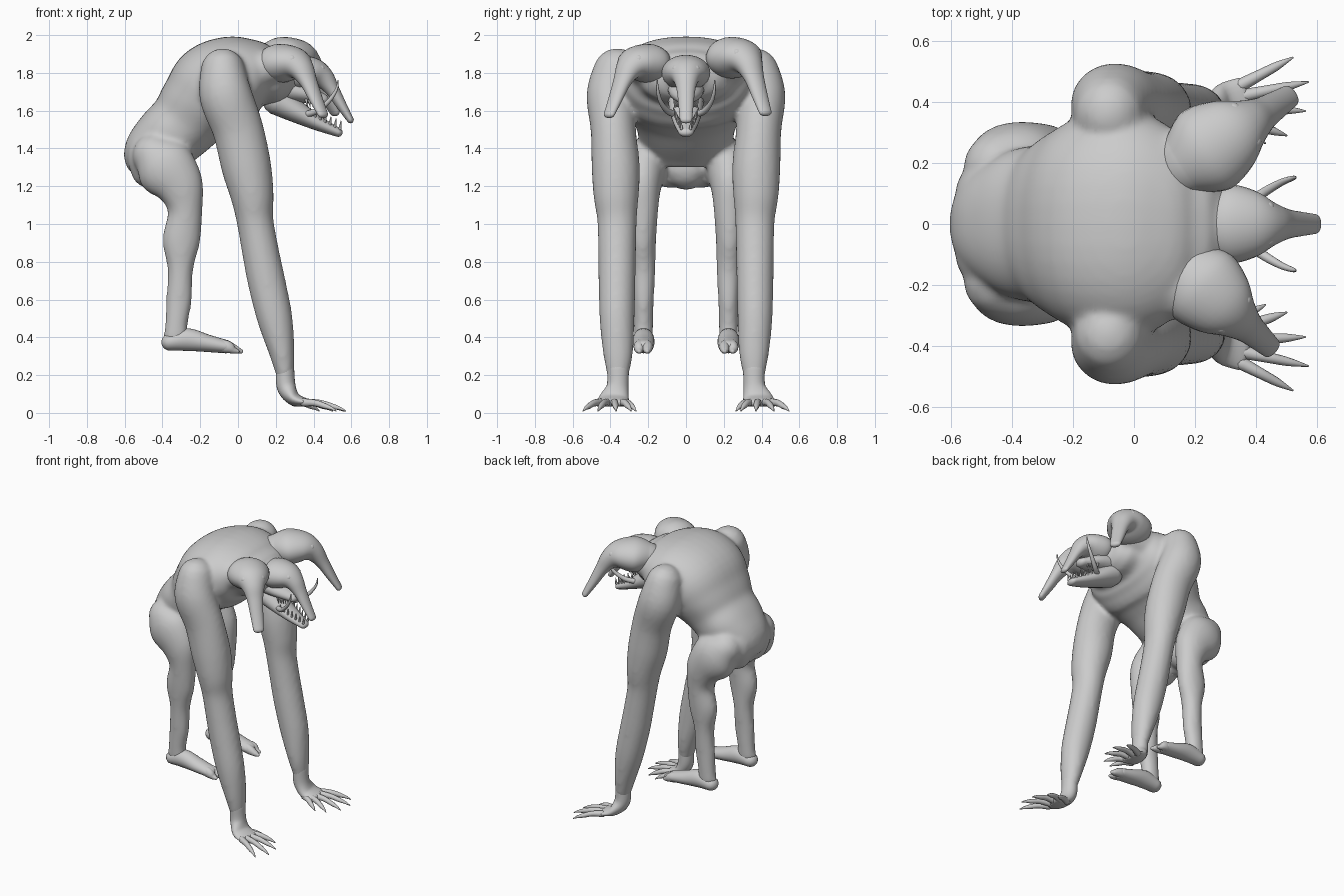
import bpy, bmesh, math
from mathutils import Vector, Matrix

cube = bpy.data.objects.get("Cube")
if cube:
    bpy.data.objects.remove(cube)

skin = bpy.data.materials.new("grey_skin")
skin.use_nodes = True
GREY = (0.6, 0.6, 0.6, 1)
skin.diffuse_color = GREY
skin.node_tree.nodes["Principled BSDF"].inputs["Base Color"].default_value = GREY


def spline(points, steps):
    """Catmull-Rom through (x, y, z, half width, half depth)."""
    ext = [points[0]] + list(points) + [points[-1]]
    out = []
    for i in range(len(points) - 1):
        p = ext[i:i + 4]
        for k in range(steps):
            t = k / steps
            out.append([0.5 * (2 * b + (c - a) * t + (2 * a - 5 * b + 4 * c - d) * t * t
                               + (3 * b - a - 3 * c + d) * t ** 3) for a, b, c, d in zip(*p)])
    return out + [list(points[-1])]


def loft(bm, points, sides=24, steps=5, power=1.0):
    """Closed rounded tube of elliptical sections, widths across y."""
    path = spline(points, steps)
    pos = [Vector(p[:3]) for p in path]
    last = len(path) - 1
    tans = [(pos[min(i + 1, last)] - pos[max(i - 1, 0)]).normalized() for i in range(last + 1)]
    rows = [(pos[i], tans[i], path[i][3], path[i][4]) for i in range(last + 1)]

    def dome(row, sign):
        p, t, a, b = row
        length = min(a, b)
        angles = [math.radians(d) for d in (25, 50, 72, 86)]
        return [(p + t * sign * length * math.sin(g), t, a * math.cos(g), b * math.cos(g)) for g in angles]

    rows = dome(rows[0], -1)[::-1] + rows + dome(rows[-1], 1)
    rings = []
    for p, t, a, b in rows:
        across = Vector((0, 1, 0))
        across = (across - t * across.dot(t)).normalized()
        up = t.cross(across)
        ring = []
        for k in range(sides):
            g = math.tau * k / sides
            c, s = math.cos(g), math.sin(g)
            c = math.copysign(abs(c) ** power, c)
            s = math.copysign(abs(s) ** power, s)
            ring.append(bm.verts.new(p + across * a * c + up * b * s))
        rings.append(ring)
    for r, q in zip(rings, rings[1:]):
        for k in range(sides):
            n = (k + 1) % sides
            bm.faces.new((r[k], r[n], q[n], q[k]))
    bm.faces.new(rings[0][::-1])
    bm.faces.new(rings[-1])


def ball(bm, centre, radius):
    bmesh.ops.create_uvsphere(bm, u_segments=12, v_segments=8, radius=radius,
                              matrix=Matrix.Translation(centre))


def make(name, bm):
    bmesh.ops.recalc_face_normals(bm, faces=bm.faces)
    for f in bm.faces:
        f.smooth = True
    mesh = bpy.data.meshes.new(name)
    bm.to_mesh(mesh)
    bm.free()
    mesh.materials.append(skin)
    ob = bpy.data.objects.new(name, mesh)
    bpy.context.collection.objects.link(ob)
    return ob


def flip(points, s):
    return [(x, y * s, z, a, b) for x, y, z, a, b in points]


SIDES = (("left", 1), ("right", -1))

# Torso, necks and limbs, fused into one skin
torso = [(-.44, 0, 1.30, .12, .12), (-.445, 0, 1.36, .19, .165), (-.375, 0, 1.45, .245, .18),
         (-.29, 0, 1.53, .265, .19), (-.215, 0, 1.62, .315, .215), (-.125, 0, 1.71, .36, .25),
         (-.01, 0, 1.765, .37, .235), (.10, 0, 1.785, .33, .19), (.165, 0, 1.78, .26, .15)]
arm = [(-.08, .36, 1.81, .13, .12), (-.065, .395, 1.68, .132, .14), (0, .385, 1.5, .12, .135),
       (.045, .372, 1.3, .128, .132), (.075, .37, 1.15, .12, .115), (.09, .365, 1.02, .105, .098),
       (.12, .365, .85, .1, .098), (.15, .365, .7, .098, .1), (.195, .365, .5, .093, .094),
       (.232, .36, .32, .08, .068), (.25, .36, .2, .058, .047)]
leg = [(-.44, .18, 1.36, .125, .12), (-.385, .215, 1.30, .12, .16), (-.31, .23, 1.2, .1, .13),
       (-.28, .23, 1.07, .083, .092), (-.30, .23, .91, .072, .1), (-.305, .225, .76, .063, .068),
       (-.312, .225, .6, .055, .068), (-.325, .225, .48, .052, .06), (-.33, .225, .4, .05, .065)]
buttock = [(-.47, .09, 1.29, .1, .1), (-.475, .1, 1.37, .11, .11), (-.42, .1, 1.45, .1, .1)]
side_neck = [(.05, .2, 1.80, .12, .12), (.2, .21, 1.84, .1, .09)]
mid_neck = [(.1, 0, 1.76, .12, .13), (.27, 0, 1.785, .112, .1)]

bm = bmesh.new()
loft(bm, torso, 40, power=.88)
loft(bm, mid_neck)
for _, s in SIDES:
    for limb in (arm, leg, buttock, side_neck):
        loft(bm, flip(limb, s))
body = make("body", bm)
remesh = body.modifiers.new("fuse", "REMESH")
remesh.mode = "VOXEL"
remesh.voxel_size = .014
remesh.use_smooth_shade = True
relax = body.modifiers.new("relax", "SMOOTH")
relax.factor = .5
relax.iterations = 10

# Hands with five clawed fingers, and feet with toes
palm = [(.25, .36, .24, .058, .047), (.255, .362, .14, .058, .05), (.295, .38, .075, .08, .037),
        (.36, .395, .055, .085, .022)]
fingers = [(.30, .33, .43, .265), (.35, .34, .50, .29), (.36, .38, .56, .37),
           (.36, .42, .57, .465), (.35, .455, .52, .545)]
for label, s in SIDES:
    bm = bmesh.new()
    loft(bm, flip(palm, s))
    for x0, y0, x1, y1 in fingers:
        def at(t, z, r):
            return (x0 + (x1 - x0) * t, y0 + (y1 - y0) * t, z, r, r)
        loft(bm, flip([at(0, .055, .022), at(.35, .052, .018), at(.65, .036, .015),
                       at(.85, .024, .009), at(1, .010, .003)], s), 10, 4)
    make(label + "_hand", bm)

    bm = bmesh.new()
    loft(bm, flip([(-.36, .225, .375, .052, .046), (-.27, .225, .388, .057, .06),
                   (-.16, .225, .368, .058, .046), (-.06, .225, .350, .052, .035)], s))
    for y, tip in ((.205, .015), (.247, -.005)):
        loft(bm, flip([(-.14, .225, .362, .035, .036), (-.06, y, .35, .03, .034),
                       (tip - .02, y, .332, .022, .02), (tip, y, .326, .013, .012)], s), 14)
    make(label + "_foot", bm)

# Three long-snouted heads with small eyes under brows
skull = [(-.08, 0, -.01, .095, .08), (0, 0, 0, .135, .1), (.09, 0, 0, .115, .085),
         (.15, 0, -.03, .075, .062), (.2, 0, -.095, .052, .04), (.25, 0, -.18, .042, .029),
         (.30, 0, -.262, .034, .019)]
for name, centre, yaw, size in (("right_head", (.22, -.2, 1.85), -42, 1.03),
                                ("left_head", (.235, .24, 1.88), 33, 1.1),
                                ("middle_head", (.31, 0, 1.80), 0, .95)):
    bm = bmesh.new()
    loft(bm, skull, 28, 6)
    for s in (1, -1):
        ball(bm, (.165, .045 * s, -.008), .015)
        ball(bm, (.135, .055 * s, .022), .024)
    head = make(name, bm)
    head.location = centre
    head.rotation_euler.z = math.radians(yaw)
    head.scale = (size,) * 3

# Open mouth of the middle head
bm = bmesh.new()
loft(bm, [(.24, 0, 1.72, .1, .075), (.35, 0, 1.69, .085, .05), (.45, 0, 1.66, .045, .03)])
make("upper_jaw", bm)
bm = bmesh.new()
loft(bm, [(.21, 0, 1.655, .095, .08), (.31, 0, 1.595, .086, .06), (.42, 0, 1.535, .066, .04),
          (.53, 0, 1.485, .04, .024)])
make("lower_jaw", bm)

teeth = bmesh.new()
for s in (1, -1):
    for i in range(7):
        t = i / 6
        x, y, z = .38 + .16 * t, (.06 - .036 * t) * s, 1.575 - .07 * t
        loft(teeth, [(x, y, z, .008, .008), (x + .005, y * 1.1, z + .04, .002, .002)], 8, 2)
        if i < 5:
            x = .36 + .09 * t
            loft(teeth, [(x, y, 1.66, .008, .008), (x + .008, y, 1.62, .002, .002)], 8, 2)
make("teeth", teeth)

for label, s in SIDES:
    bm = bmesh.new()
    loft(bm, flip([(.36, .055, 1.58, .018, .018), (.42, .10, 1.60, .016, .016),
                   (.48, .135, 1.65, .012, .012), (.52, .15, 1.71, .008, .008),
                   (.53, .152, 1.76, .003, .003)], s), 12)
    make(label + "_tusk", bm)
